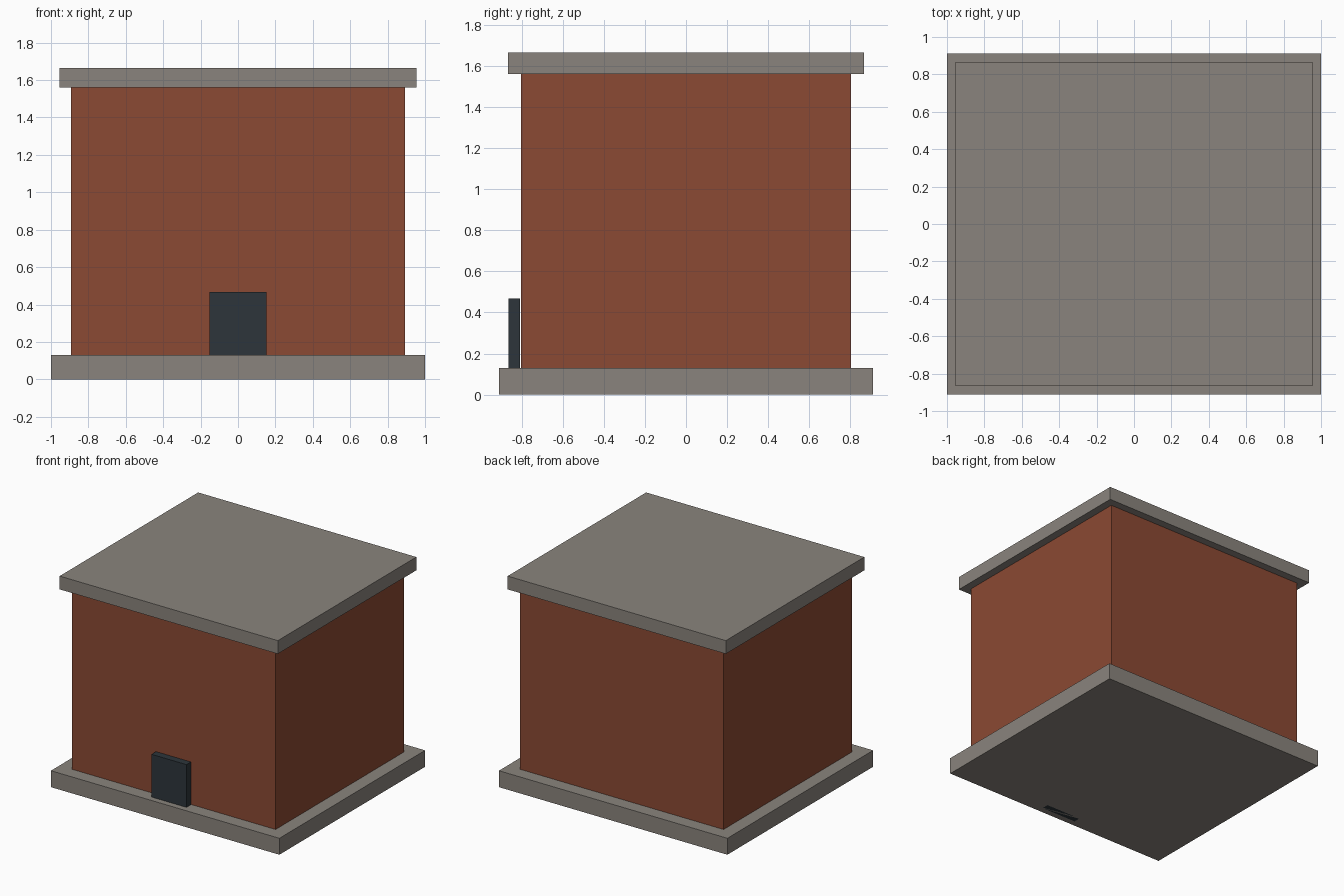
import bpy

default = bpy.data.objects.get("Cube")
if default:
    bpy.data.objects.remove(default, do_unlink=True)


def make_material(name, rgb):
    mat = bpy.data.materials.new(name)
    mat.use_nodes = True
    colour = (*rgb, 1.0)
    mat.diffuse_color = colour
    mat.node_tree.nodes["Principled BSDF"].inputs["Base Color"].default_value = colour
    return mat


def box(name, x, y, z, mat):
    """Flat-shaded box spanning the (low, high) range on each axis."""
    bpy.ops.mesh.primitive_cube_add(size=1)
    obj = bpy.context.object
    obj.name = obj.data.name = name
    spans = (x, y, z)
    for v in obj.data.vertices:
        v.co = [hi if c > 0 else lo for c, (lo, hi) in zip(v.co, spans)]
    obj.data.materials.append(mat)
    return obj


def both(half):
    return (-half, half)


stone = make_material("grey stone", (0.254, 0.231, 0.205))
brick = make_material("red brick", (0.258, 0.067, 0.033))
slate = make_material("dark slate", (0.026, 0.036, 0.044))

# Plinth, walls and overhanging roof slab
box("plinth", both(1.0), both(0.911), (0, 0.13), stone)
box("walls", both(0.892), both(0.804), (0.13, 1.56), brick)
box("roof_slab", both(0.955), both(0.866), (1.56, 1.665), stone)

# Door standing proud of the front wall, running down through the plinth
box("door", both(0.153), (-0.863, -0.807), (0, 0.468), slate)
